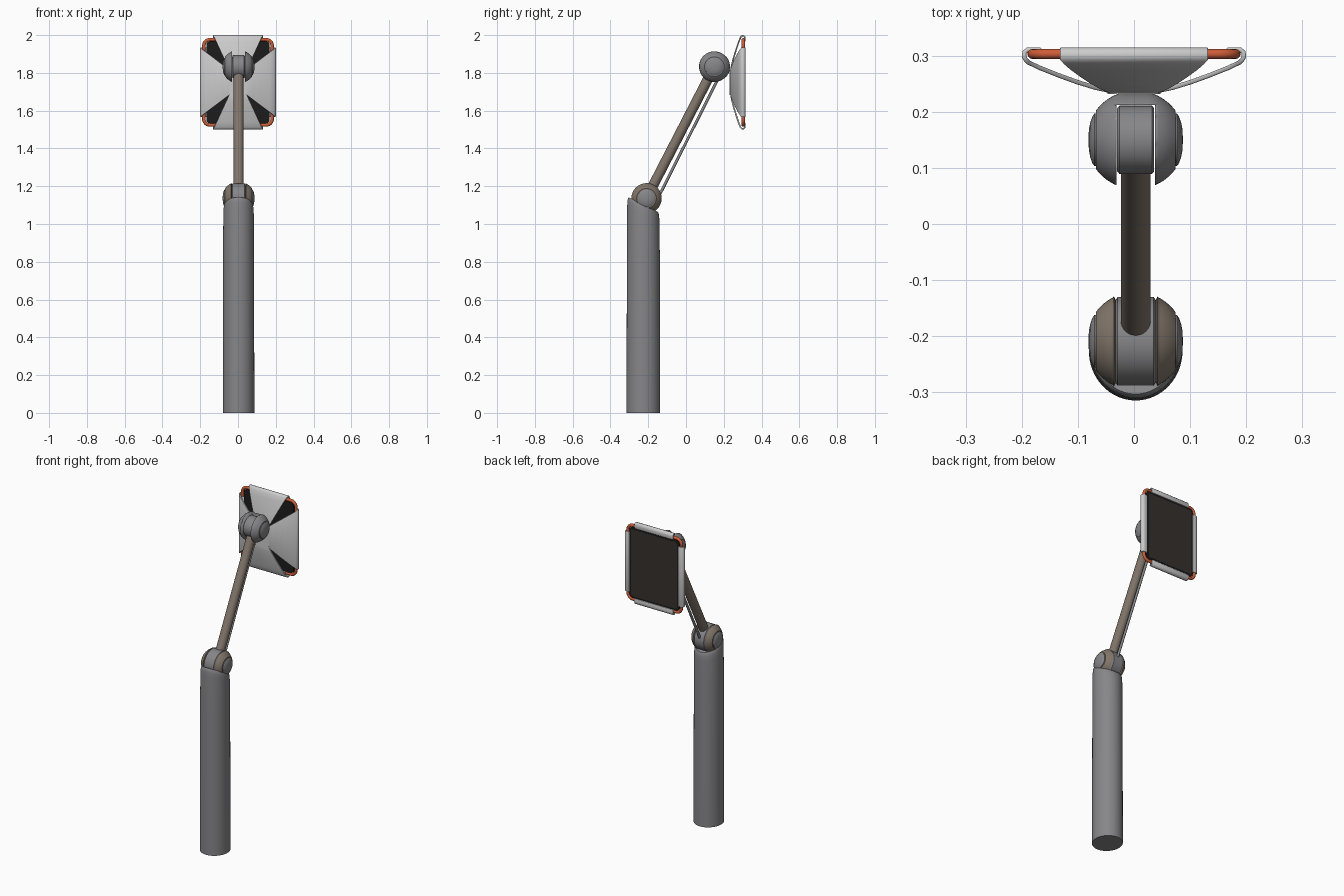
import bpy, bmesh
from math import pi, sin, cos, sqrt, radians
from mathutils import Vector, Matrix

if "Cube" in bpy.data.objects:
    bpy.data.objects.remove(bpy.data.objects["Cube"])

CX = 0.003                                  # stand axis in x
LOW = Vector((CX, -0.209, 1.136))           # lower pivot
UP = Vector((CX, 0.150, 1.833))             # upper pivot
HOLD_Z = 1.75                               # holder centre height


def mat(name, *rgb):
    m = bpy.data.materials.new(name)
    m.diffuse_color = (*rgb, 1)
    m.use_nodes = True
    m.node_tree.nodes["Principled BSDF"].inputs["Base Color"].default_value = m.diffuse_color
    return m


GREY = mat("dark_grey", 0.24, 0.24, 0.25)
BROWN = mat("warm_grey", 0.22, 0.18, 0.145)
LIGHT = mat("light_grey", 0.62, 0.62, 0.62)
ORANGE = mat("orange", 0.62, 0.11, 0.04)
BLACK = mat("black", 0.012, 0.012, 0.012)
GLASS = mat("screen_dark", 0.035, 0.03, 0.027)


def finish(name, bm, material, fix=True):
    if fix:
        bmesh.ops.recalc_face_normals(bm, faces=bm.faces)
    me = bpy.data.meshes.new(name)
    bm.to_mesh(me)
    bm.free()
    ob = bpy.data.objects.new(name, me)
    bpy.context.collection.objects.link(ob)
    me.materials.append(material)
    bpy.ops.object.select_all(action='DESELECT')
    ob.select_set(True)
    bpy.context.view_layer.objects.active = ob
    bpy.ops.object.shade_smooth_by_angle(angle=radians(35))
    return ob


def loft(name, rings, material):
    """Skin closed rings of points and cap both ends."""
    bm = bmesh.new()
    vs = [[bm.verts.new(p) for p in r] for r in rings]
    n = len(rings[0])
    for a, b in zip(vs, vs[1:]):
        for i in range(n):
            bm.faces.new((a[i], a[(i + 1) % n], b[(i + 1) % n], b[i]))
    bm.faces.new(vs[0])
    bm.faces.new(vs[-1])
    return finish(name, bm, material)


def turned_x(name, centre, profile, material, n=48):
    """Turn an (x, radius) profile about a sideways axis."""
    return loft(name, [[centre + Vector((x, r * cos(2 * pi * i / n), r * sin(2 * pi * i / n)))
                        for i in range(n)] for x, r in profile], material)


def rod(name, a, b, r, material):
    bm = bmesh.new()
    d = b - a
    rot = d.to_track_quat('Z', 'Y').to_matrix().to_4x4()
    bmesh.ops.create_cone(bm, cap_ends=True, segments=32, radius1=r, radius2=r, depth=d.length,
                          matrix=Matrix.Translation((a + b) / 2) @ rot)
    return finish(name, bm, material)


def plate(name, hx, hz, r, y0, y1, material):
    """Rounded rectangular slab facing y."""
    pts = []
    for k, (sx, sz) in enumerate(((1, 1), (-1, 1), (-1, -1), (1, -1))):
        for j in range(7):
            t = pi / 2 * (k + j / 6)
            pts.append((sx * (hx - r) + r * cos(t), HOLD_Z + sz * (hz - r) + r * sin(t)))
    return loft(name, [[(x, y, z) for x, z in pts] for y in (y0, y1)], material)


# Post: slightly tapered column with a slanted, rounded top
def post_ring(z, s, slope=0.0):
    return [(CX + 0.0835 * s * cos(t), -0.226 + 0.0885 * s * sin(t), z - slope * 0.0885 * s * sin(t))
            for t in (2 * pi * i / 64 for i in range(64))]


loft("post", [post_ring(0, 1), post_ring(0.85, 0.985), post_ring(1.05, 0.965, 0.5),
              post_ring(1.08, 0.95, 0.5), post_ring(1.097, 0.915, 0.5), post_ring(1.103, 0.87, 0.5)], GREY)

# Ball profiles shared by both joints
R = 0.088


def ball_r(x):
    return min(0.083, sqrt(R * R - x * x))


def side_profile(x0, x1, steps=8):
    xs = [x0 + (x1 - x0) * i / steps for i in range(steps + 1)]
    return [(x0, ball_r(x0) - 0.006)] + [(x0 + 0.003, ball_r(x0))] + [(x, ball_r(x)) for x in xs[1:]]


CAP = [(0.066, 0.047), (0.0735, 0.047), (0.077, 0.042), (0.081, 0.031), (0.0835, 0.018), (0.084, 0.004)]


def side_caps(prefix, centre):
    for side, s in (("left", -1), ("right", 1)):
        turned_x(f"{prefix}_cap_{side}", centre, [(s * x, r) for x, r in CAP], GREY)


# Lower joint: two cheeks around a central hub
for side, s in (("left", -1), ("right", 1)):
    turned_x("lower_cheek_" + side, LOW, [(s * x, r) for x, r in side_profile(0.036, 0.071)], BROWN)
turned_x("lower_hub", LOW, [(-0.036, 0.073), (-0.032, 0.079), (0.032, 0.079), (0.036, 0.073)], GREY)
side_caps("lower", LOW)

# Upper joint: ball with a slot that receives the arm head
half = [(x, ball_r(x)) for x in (0.0, 0.02, 0.03, 0.04, 0.05, 0.058, 0.065, 0.071)]
ball = turned_x("upper_ball", UP, [(-x, r) for x, r in half[:0:-1]] + half, GREY)
bm = bmesh.new()
bmesh.ops.create_cube(bm, size=1, matrix=Matrix.Translation((CX, UP.y - 0.04, UP.z))
                      @ Matrix.Diagonal((0.068, 0.204, 0.3, 1)))
slot = finish("slot_cutter", bm, GREY)
slot.hide_render = True
slot.hide_set(True)
cut = ball.modifiers.new("slot", 'BOOLEAN')
cut.operation = 'DIFFERENCE'
cut.object = slot
cut.solver = 'EXACT'
turned_x("arm_head", UP, [(-0.033, 0.056), (-0.029, 0.061), (0.029, 0.061), (0.033, 0.056)], GREY)
side_caps("upper", UP)

# Arm and its thin parallel rod
rod("arm", LOW + Vector((0, 0.005, 0.01)), UP, 0.0265, BROWN)
rod("link_rod", Vector((CX, -0.150, 1.134)), Vector((CX, 0.174, 1.777)), 0.0075, GREY)

# Holder: back plate, tablet and screen
plate("holder_back_plate", 0.047, 0.066, 0.012, 0.2315, 0.241, LIGHT)
plate("tablet_body", 0.168, 0.217, 0.02, 0.297, 0.308, BLACK)
plate("tablet_screen", 0.156, 0.205, 0.014, 0.303, 0.3095, GLASS)


# Four curved petals that wrap round the tablet rim
def petal(name, out, across, d0, d1, w0, w1):
    prof = [(d0, 0.236)]
    for t, y in ((0.2, 0.243), (0.4, 0.253), (0.6, 0.265), (0.8, 0.278), (0.93, 0.288)):
        prof.append((d0 + (d1 - d0) * t, y))
    prof += [(d1 - 0.006, 0.294), (d1 - 0.004, 0.300), (d1 - 0.005, 0.306),
             (d1 - 0.010, 0.3105), (d1 - 0.018, 0.311), (d1 - 0.035, 0.3105)]
    bm = bmesh.new()
    rows = []
    for i, (d, y) in enumerate(prof):
        f = 1 if i > 5 else (d - d0) / (d1 - d0)
        w = w0 + (w1 - w0) * f
        c = Vector((0, y, HOLD_Z)) + out * d
        rows.append([bm.verts.new(c + across * (w * k)) for k in (-1, 1)])
    for a, b in zip(rows, rows[1:]):
        bm.faces.new((a[0], a[1], b[1], b[0]))
    ob = finish(name, bm, LIGHT)
    sol = ob.modifiers.new("thickness", 'SOLIDIFY')
    sol.thickness, sol.offset = 0.008, 0
    bev = ob.modifiers.new("soft_edges", 'BEVEL')
    bev.width, bev.segments, bev.limit_method, bev.angle_limit = 0.0025, 2, 'ANGLE', radians(50)


X, Z = Vector((1, 0, 0)), Vector((0, 0, 1))
for side, s in (("left", -1), ("right", 1)):
    petal("holder_petal_" + side, X * s, Z, 0.036, 0.2, 0.06, 0.184)
for side, s in (("bottom", -1), ("top", 1)):
    petal("holder_petal_" + side, Z * s, X, 0.055, 0.25, 0.042, 0.132)

# Orange cord showing at each corner
for vert, sz in (("top", 1), ("bottom", -1)):
    for side, sx in (("left", -1), ("right", 1)):
        r, hx, hz = 0.032, 0.181, 0.226
        path = [(hx, 0.165)] + [(hx - r + r * cos(pi / 2 * j / 8), hz - r + r * sin(pi / 2 * j / 8))
                                for j in range(9)] + [(0.115, hz)]
        cu = bpy.data.curves.new("cord", 'CURVE')
        cu.dimensions = '3D'
        cu.bevel_depth, cu.bevel_resolution, cu.use_fill_caps = 0.009, 4, True
        sp = cu.splines.new('POLY')
        sp.points.add(len(path) - 1)
        for p, (x, z) in zip(sp.points, path):
            p.co = (sx * x, 0.303, HOLD_Z + sz * z, 1)
        sp.use_smooth = True
        cu.materials.append(ORANGE)
        bpy.context.collection.objects.link(bpy.data.objects.new(f"corner_cord_{vert}_{side}", cu))
